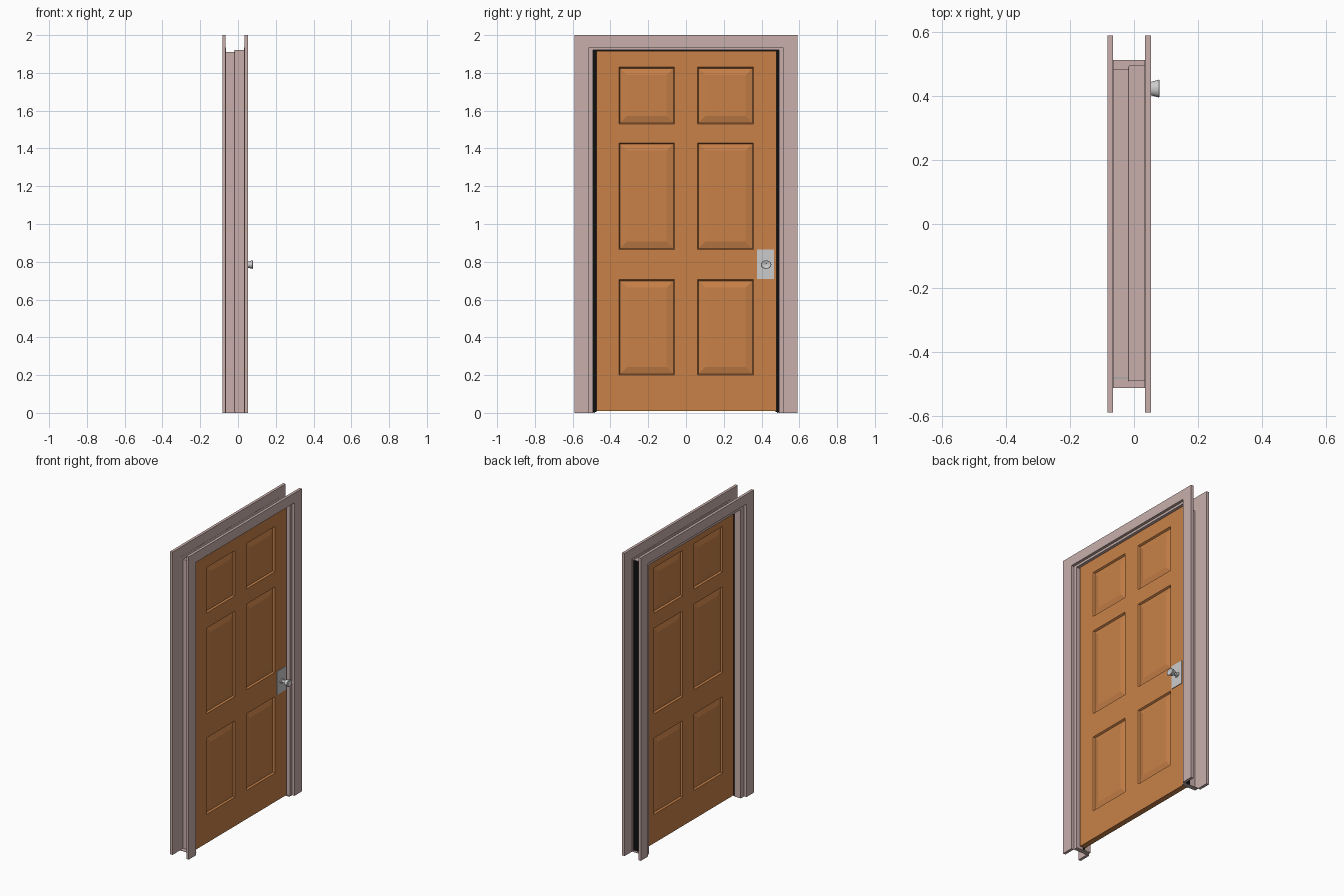
import bpy, bmesh, math
from mathutils import Matrix

if "Cube" in bpy.data.objects:
    bpy.data.objects.remove(bpy.data.objects["Cube"])


def material(name, rgb):
    m = bpy.data.materials.new(name)
    m.diffuse_color = (*rgb, 1)
    m.use_nodes = True
    m.node_tree.nodes["Principled BSDF"].inputs["Base Color"].default_value = m.diffuse_color
    return m


PINK = material("painted_trim", (0.58, 0.43, 0.41))
WOOD = material("orange_wood", (0.58, 0.22, 0.065))
BLACK = material("black_seal", (0.005, 0.005, 0.005))


def finish(name, bm, mat=None):
    bmesh.ops.recalc_face_normals(bm, faces=bm.faces)
    me = bpy.data.meshes.new(name)
    bm.to_mesh(me)
    bm.free()
    ob = bpy.data.objects.new(name, me)
    bpy.context.collection.objects.link(ob)
    if mat:
        me.materials.append(mat)
    return ob


def box(name, x, y, z, mat=None):
    bm = bmesh.new()
    bmesh.ops.create_cube(bm, size=1)
    for v in bm.verts:
        v.co = [(a + b) / 2 + c * (b - a) for (a, b), c in zip((x, y, z), v.co)]
    return finish(name, bm, mat)


def arch(name, x0, x1, inner, outer, mat, cy=0.0, z0=0.0):
    """Upside-down U in the yz plane; inner and outer are (half width, top)."""
    (wi, ti), (wo, to) = inner, outer
    pts = [(-wo, z0), (-wo, to), (wo, to), (wo, z0),
           (wi, z0), (wi, ti), (-wi, ti), (-wi, z0)]
    bm = bmesh.new()
    quads = [(0, 1, 6, 7), (1, 2, 5, 6), (2, 3, 4, 5)]
    vs = [bm.verts.new((x0, y + cy, z)) for y, z in pts]
    faces = [bm.faces.new([vs[i] for i in q]) for q in quads]
    ext = bmesh.ops.extrude_face_region(bm, geom=faces, use_keep_orig=True)["geom"]
    for v in ext:
        if isinstance(v, bmesh.types.BMVert):
            v.co.x = x1
    return finish(name, bm, mat)


# Casings on both sides of the wall
arch("casing_outer", 0.035, 0.053, (0.513, 1.935), (0.59, 2.0), PINK)
arch("casing_inner", -0.083, -0.065, (0.513, 1.935), (0.59, 2.0), PINK)

# Jamb linings with a rabbet, and the flanges that meet the casings
CY = 0.003
arch("jamb_stop", -0.065, -0.018, (0.481, 1.908), (0.483, 1.91), PINK, CY)
arch("jamb_rabbet", -0.015, 0.035, (0.492, 1.92), (0.494, 1.922), PINK, CY)
arch("flange_outer", 0.033, 0.035, (0.492, 1.92), (0.513, 1.935), PINK)
arch("flange_inner", -0.066, -0.064, (0.481, 1.908), (0.513, 1.935), PINK)
for side, s in (("left", -1), ("right", 1)):
    ys = sorted((s * 0.484, s * 0.513))
    box("jamb_foot_" + side, (-0.065, 0.035), ys, (0, 0.003), PINK)

# Black seal behind the door edge and the liner on the latch side
arch("door_seal", -0.018, -0.015, (0.474, 1.908), (0.493, 1.92), BLACK, 0, 0.004)
box("latch_liner", (-0.014, 0.033), (0.4972, 0.4985), (0.004, 1.92), BLACK)


# Door slab: grid faces front and back, panels sunk then raised
def door():
    ys = [-0.473, -0.355, -0.06, 0.06, 0.357, 0.479]
    zs = [0.01, 0.2, 0.705, 0.865, 1.43, 1.53, 1.83, 1.917]
    bm = bmesh.new()
    g = [[bm.verts.new((-0.017, y, z)) for z in zs] for y in ys]
    faces, panels = [], []
    for i in range(5):
        for j in range(7):
            f = bm.faces.new((g[i][j], g[i][j + 1], g[i + 1][j + 1], g[i + 1][j]))
            faces.append(f)
    ext = bmesh.ops.extrude_face_region(bm, geom=faces, use_keep_orig=True)["geom"]
    for v in ext:
        if isinstance(v, bmesh.types.BMVert):
            v.co.x = 0.019
    bmesh.ops.recalc_face_normals(bm, faces=bm.faces)

    def in_panel(c):
        return (any(ys[i] < c.y < ys[i + 1] for i in (1, 3))
                and any(zs[j] < c.z < zs[j + 1] for j in (1, 3, 5)))
    panels = [f for f in bm.faces if abs(f.normal.x) > 0.9
              and in_panel(f.calc_center_median())]
    for width, depth in ((0.006, -0.011), (0.036, 0.009)):
        bmesh.ops.inset_individual(bm, faces=panels, thickness=width,
                                   depth=depth, use_even_offset=True)
    return finish("door_slab", bm, WOOD)


door()

# Lock plate
box("lock_plate", (0.019, 0.023), (0.375, 0.467), (0.71, 0.865))

# Knob: lathed about the x axis, slightly flattened
prof = [(0.022, 0.02), (0.028, 0.018), (0.031, 0.011), (0.048, 0.011),
        (0.053, 0.021), (0.078, 0.028), (0.080, 0.026), (0.079, 0.012),
        (0.077, 0.009)]
N = 16
bm = bmesh.new()
rings = [[bm.verts.new((x, 0.424 + r * math.cos(2 * math.pi * k / N),
                        0.785 + 0.8 * r * math.sin(2 * math.pi * k / N)))
          for k in range(N)] for x, r in prof]
for a, b in zip(rings, rings[1:]):
    for k in range(N):
        n = (k + 1) % N
        bm.faces.new((a[k], a[n], b[n], b[k]))
bm.faces.new(rings[0])
bm.faces.new(rings[-1])
knob = finish("door_knob", bm)
bpy.context.view_layer.objects.active = knob
knob.select_set(True)
bpy.ops.object.shade_smooth_by_angle(angle=math.radians(35))
